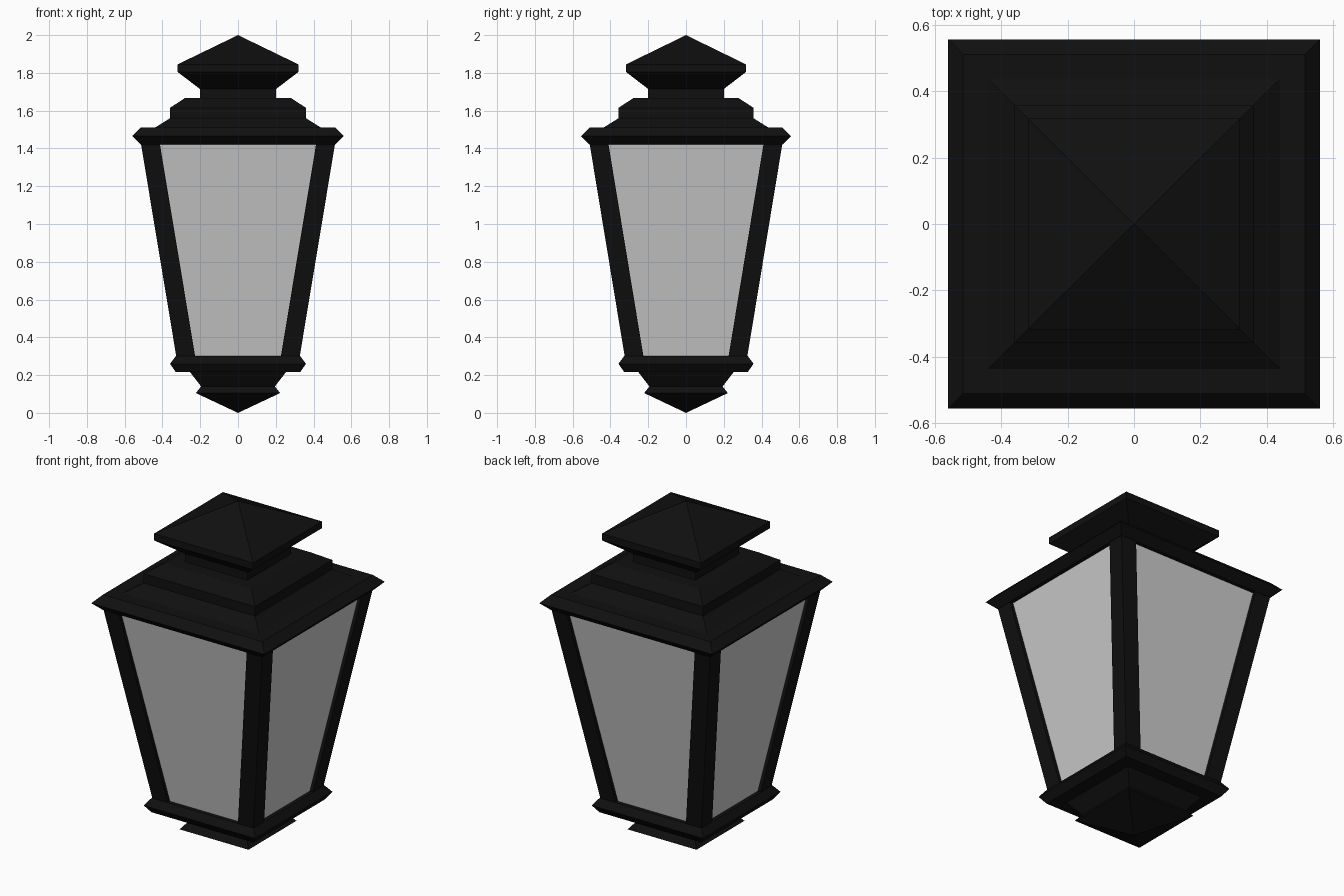
import bpy, bmesh

if "Cube" in bpy.data.objects:
    bpy.data.objects.remove(bpy.data.objects["Cube"])

Y = 0.993  # the lantern is very slightly shallower than wide

black = bpy.data.materials.new("black_metal")
black.diffuse_color = (0.005, 0.005, 0.005, 1)
black.use_nodes = True
black.node_tree.nodes["Principled BSDF"].inputs["Base Color"].default_value = black.diffuse_color


def make(name, bm, mat=None):
    bmesh.ops.recalc_face_normals(bm, faces=bm.faces)
    me = bpy.data.meshes.new(name)
    bm.to_mesh(me)
    bm.free()
    ob = bpy.data.objects.new(name, me)
    bpy.context.collection.objects.link(ob)
    if mat:
        me.materials.append(mat)
    return ob


def square_loft(name, profile, mat=None, caps=True):
    """Sweep a (half width, height) profile round a square plan."""
    bm = bmesh.new()
    rings = []
    for w, z in profile:
        if w == 0:
            rings.append([bm.verts.new((0, 0, z))])
        else:
            rings.append([bm.verts.new((sx * w, sy * w * Y, z))
                          for sx, sy in ((-1, -1), (1, -1), (1, 1), (-1, 1))])
    for a, b in zip(rings, rings[1:]):
        for i in range(4):
            j = (i + 1) % 4
            lower = [a[i], a[j]] if len(a) == 4 else [a[0]]
            upper = [b[j], b[i]] if len(b) == 4 else [b[0]]
            bm.faces.new(lower + upper)
    if caps:
        for r in (rings[0], rings[-1]):
            if len(r) == 4:
                bm.faces.new(r)
    return make(name, bm, mat)


# Pointed foot and bottom tray
square_loft("base", [(0, 0), (0.223, 0.105), (0.195, 0.14), (0.255, 0.217),
                     (0.33, 0.217), (0.36, 0.26), (0.33, 0.30)], black)

# Stepped roof with neck
square_loft("roof", [(0.515, 1.42), (0.56, 1.465), (0.515, 1.51), (0.44, 1.51),
                     (0.36, 1.56), (0.36, 1.615), (0.28, 1.667),
                     (0.202, 1.667), (0.202, 1.715)], black)

# Pyramid cap
square_loft("cap", [(0.202, 1.715), (0.32, 1.805), (0.32, 1.845), (0, 2.0)], black)

# Slightly recessed glass panes
square_loft("glass", [(0.307, 0.30), (0.493, 1.42)], caps=False)

# Four leaning corner posts
for i, (sx, sy) in enumerate(((-1, -1), (1, -1), (1, 1), (-1, 1))):
    bm = bmesh.new()
    bmesh.ops.create_cube(bm, size=1)
    for v in bm.verts:
        outer, inner, z = (0.513, 0.413, 1.42) if v.co.z > 0 else (0.327, 0.227, 0.30)
        x = outer if v.co.x > 0 else inner
        y = outer if v.co.y > 0 else inner
        v.co = (sx * x, sy * y * Y, z)
    make(f"corner_post_{i + 1}", bm, black)
